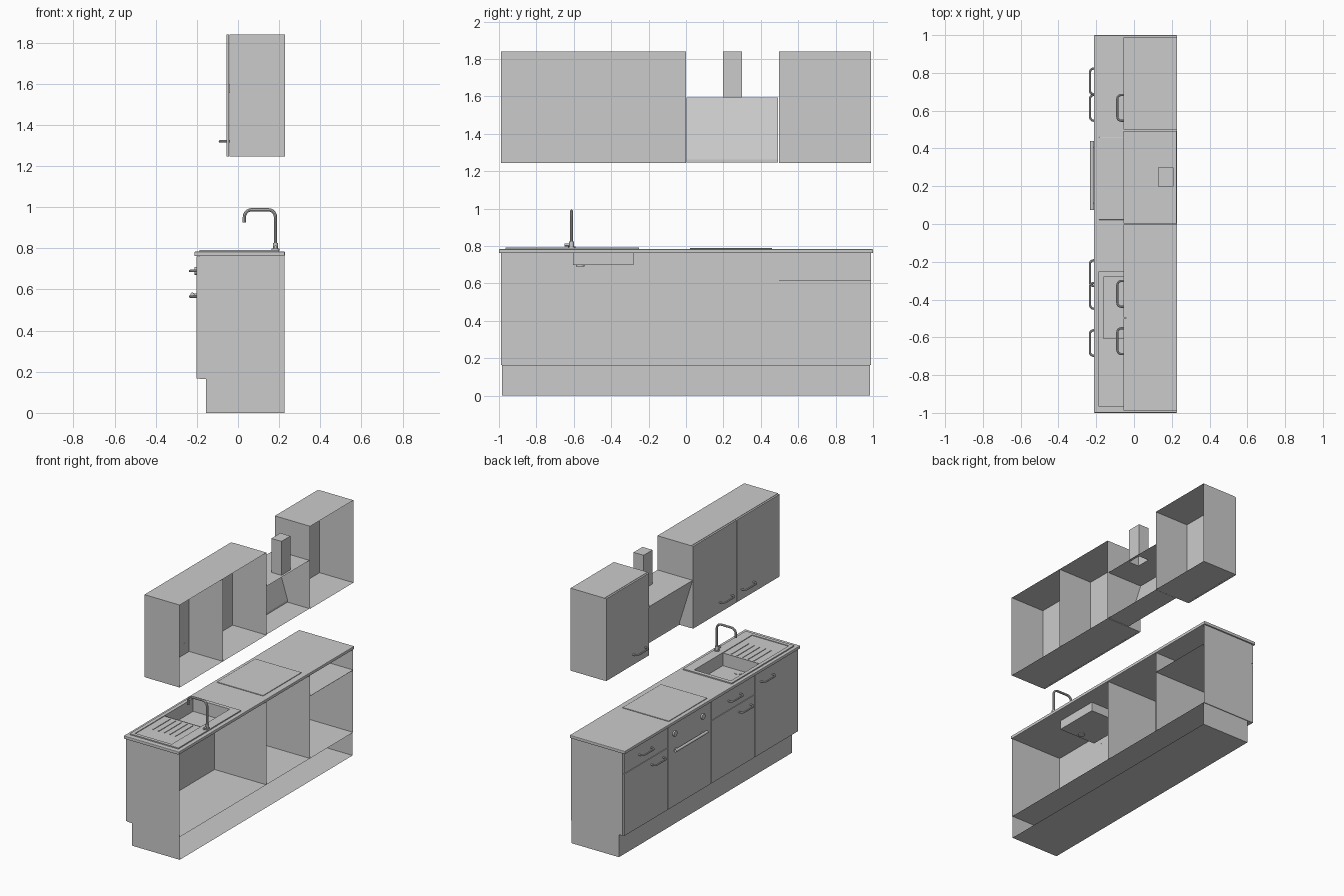
import bpy, bmesh, math
from mathutils import Vector

if "Cube" in bpy.data.objects:
    bpy.data.objects.remove(bpy.data.objects["Cube"])


def finish(name, bm):
    me = bpy.data.meshes.new(name)
    bm.to_mesh(me)
    bm.free()
    ob = bpy.data.objects.new(name, me)
    bpy.context.collection.objects.link(ob)
    return ob


def box_bm(lo, hi):
    bm = bmesh.new()
    bmesh.ops.create_cube(bm, size=1)
    for v in bm.verts:
        v.co = [(lo[i] + hi[i]) / 2 + v.co[i] * (hi[i] - lo[i]) for i in range(3)]
    bm.normal_update()
    return bm


def box(name, lo, hi, open_dirs=(), bevel=0):
    """Box, optionally with the sides facing open_dirs removed."""
    bm = box_bm(lo, hi)
    gone = [f for f in bm.faces if any(f.normal.dot(Vector(d)) > 0.9 for d in open_dirs)]
    bmesh.ops.delete(bm, geom=gone, context='FACES')
    ob = finish(name, bm)
    if bevel:
        m = ob.modifiers.new("bevel", 'BEVEL')
        m.width, m.segments = bevel, 2
    return ob


def cut(ob, cutter):
    m = ob.modifiers.new("cut", 'BOOLEAN')
    m.operation, m.object, m.solver = 'DIFFERENCE', cutter, 'EXACT'
    cutter.hide_render = True
    cutter.display_type = 'WIRE'


def tube(name, pts, r, bend, steps=5):
    """Round bar along a path with rounded corners."""
    pts = [Vector(p) for p in pts]
    path = [pts[0]]
    for a, b, c in zip(pts, pts[1:], pts[2:]):
        p, q = b + (a - b).normalized() * bend, b + (c - b).normalized() * bend
        o = p + q - b
        for i in range(steps + 1):
            t = i / steps * math.pi / 2
            path.append(o + (p - o) * math.cos(t) + (q - o) * math.sin(t))
    path.append(pts[-1])
    cu = bpy.data.curves.new(name, 'CURVE')
    cu.dimensions, cu.bevel_depth, cu.bevel_resolution = '3D', r, 2
    cu.use_fill_caps = True
    sp = cu.splines.new('POLY')
    sp.points.add(len(path) - 1)
    for s, p in zip(sp.points, path):
        s.co = (*p, 1)
    ob = bpy.data.objects.new(name, cu)
    bpy.context.collection.objects.link(ob)
    bpy.ops.object.select_all(action='DESELECT')
    ob.select_set(True)
    bpy.context.view_layer.objects.active = ob
    bpy.ops.object.convert(target='MESH')
    bpy.ops.object.shade_smooth_by_angle()


def cylinder(name, a, b, r, n=20):
    a, b = Vector(a), Vector(b)
    bm = bmesh.new()
    bmesh.ops.create_cone(bm, cap_ends=True, segments=n, radius1=r, radius2=r, depth=(b - a).length)
    ob = finish(name, bm)
    ob.location = (a + b) / 2
    ob.rotation_euler = (b - a).to_track_quat('Z', 'Y').to_euler()
    bpy.ops.object.select_all(action='DESELECT')
    ob.select_set(True)
    bpy.context.view_layer.objects.active = ob
    bpy.ops.object.shade_smooth_by_angle()


def handle(name, x, y, z, half=0.068):
    tube(name, [(x + 0.015, y - half, z), (x - 0.032, y - half, z),
                (x - 0.032, y + half, z), (x + 0.015, y + half, z)], 0.006, 0.02)


BACK, UP = (1, 0, 0), (0, 0, 1)

# plinth and base cabinets, open towards the wall
box("plinth", (-0.155, -0.985, 0), (0.225, 0.985, 0.165), [BACK])
for name, y0, y1 in [("sink_cabinet", -0.99, 0), ("oven_cabinet", 0, 0.497), ("drawer_cabinet", 0.497, 0.99)]:
    box(name, (-0.187, y0, 0.165), (0.226, y1, 0.762), [BACK, UP])
box("drawer_shelf", (-0.187, 0.497, 0.613), (0.226, 0.99, 0.615))

# base doors and drawer fronts
G = 0.002
for name, y0, y1, z0, z1 in [
        ("sink_door", -0.99, -0.497, 0.165, 0.762),
        ("middle_door", -0.497, 0, 0.165, 0.62), ("middle_drawer", -0.497, 0, 0.62, 0.762),
        ("oven_front", 0, 0.497, 0.165, 0.762),
        ("end_door", 0.497, 0.99, 0.165, 0.615), ("end_drawer", 0.497, 0.99, 0.615, 0.762)]:
    box(name, (-0.201, y0 + G, z0 + G), (-0.188, y1 - G, z1 - G))
for i, (y, z) in enumerate([(0.755, 0.69), (0.615, 0.565), (-0.26, 0.69), (-0.38, 0.565), (-0.63, 0.69)]):
    handle(f"base_handle_{i}", -0.201, y, z)

# oven knobs and handle bar
for i, y in enumerate((0.42, 0.10)):
    cylinder(f"oven_knob_{i}", (-0.2, y, 0.69), (-0.212, y, 0.69), 0.02)
cylinder("oven_bar", (-0.222, 0.075, 0.575), (-0.222, 0.44, 0.575), 0.01, 16)
for i, y in enumerate((0.11, 0.405)):
    cylinder(f"oven_bar_post_{i}", (-0.2, y, 0.575), (-0.222, y, 0.575), 0.006, 12)

# worktop with sink opening, hob
worktop = box("worktop", (-0.212, -1, 0.762), (0.228, 1, 0.784), bevel=0.004)
bowl_lo, bowl_hi = (-0.162, -0.605, 0.698), (0.13, -0.28, 0.79)
bowl_cut = box("bowl_cutter", bowl_lo, (0.13, -0.28, 0.9))
cut(worktop, bowl_cut)
box("hob", (-0.185, 0.022, 0.784), (0.185, 0.46, 0.79), bevel=0.002)

# sink plate, bowl, draining board ribs
sink = box("sink_plate", (-0.188, -0.965, 0.784), (0.2, -0.252, 0.792))
cut(sink, bowl_cut)
cut(sink, box("board_cutter", (-0.162, -0.94, 0.787), (0.13, -0.6, 0.9)))
box("sink_bowl", bowl_lo, bowl_hi, [UP])
for i in range(5):
    x = -0.105 + i * 0.045
    box(f"board_rib_{i}", (x - 0.003, -0.82, 0.786), (x + 0.003, -0.625, 0.791))
cylinder("bowl_drain", (-0.02, -0.565, 0.692), (-0.02, -0.565, 0.701), 0.022)

# tap
cylinder("tap_base", (0.182, -0.612, 0.79), (0.182, -0.612, 0.825), 0.013)
tube("tap_spout", [(0.182, -0.612, 0.8), (0.182, -0.612, 0.987),
                   (0.031, -0.612, 0.987), (0.031, -0.612, 0.925)], 0.008, 0.035, 8)
cylinder("tap_lever", (0.182, -0.65, 0.806), (0.182, -0.605, 0.806), 0.008, 12)
cylinder("tap_collar", (0.182, -0.612, 0.79), (0.182, -0.612, 0.798), 0.02)

# wall cabinets with doors
for i, (y0, y1, hy) in enumerate([(-0.99, -0.497, -0.62), (-0.497, 0, -0.37), (0.497, 0.99, 0.615)]):
    box(f"wall_cabinet_{i}", (-0.042, y0, 1.245), (0.228, y1, 1.84), [BACK])
    box(f"wall_door_{i}", (-0.056, y0 + G, 1.245), (-0.043, y1 - G, 1.838))
    handle(f"wall_handle_{i}", -0.056, hy, 1.32)

# extractor hood: front leans back towards the bottom lip, open at the wall
bm = bmesh.new()
profile = [(0.225, 1.595), (-0.055, 1.595), (0.05, 1.262), (0.05, 1.247), (0.225, 1.247)]
ends = [[bm.verts.new((x, y, z)) for x, z in profile] for y in (0.003, 0.493)]
for i in range(4):
    bm.faces.new((ends[0][i], ends[0][i + 1], ends[1][i + 1], ends[1][i]))
top = [f for f in bm.faces if f.calc_center_median().z > 1.59]
for e in ends:
    bm.faces.new(e)
# opening under the chimney
for co, no in [((0.128, 0, 0), (1, 0, 0)), ((0.208, 0, 0), (1, 0, 0)),
               ((0, 0.198, 0), (0, 1, 0)), ((0, 0.3, 0), (0, 1, 0))]:
    top = [f for f in bm.faces if f.calc_center_median().z > 1.59]
    geom = top + list({e for f in top for e in f.edges}) + list({v for f in top for v in f.verts})
    bmesh.ops.bisect_plane(bm, geom=geom, plane_co=co, plane_no=no)
hole = [f for f in bm.faces for c in [f.calc_center_median()]
        if c.z > 1.59 and 0.128 < c.x < 0.208 and 0.198 < c.y < 0.3]
bmesh.ops.delete(bm, geom=hole, context='FACES')
bmesh.ops.recalc_face_normals(bm, faces=bm.faces)
finish("extractor_hood", bm)
box("hood_chimney", (0.128, 0.198, 1.595), (0.208, 0.3, 1.84), [(0, 0, -1)])
